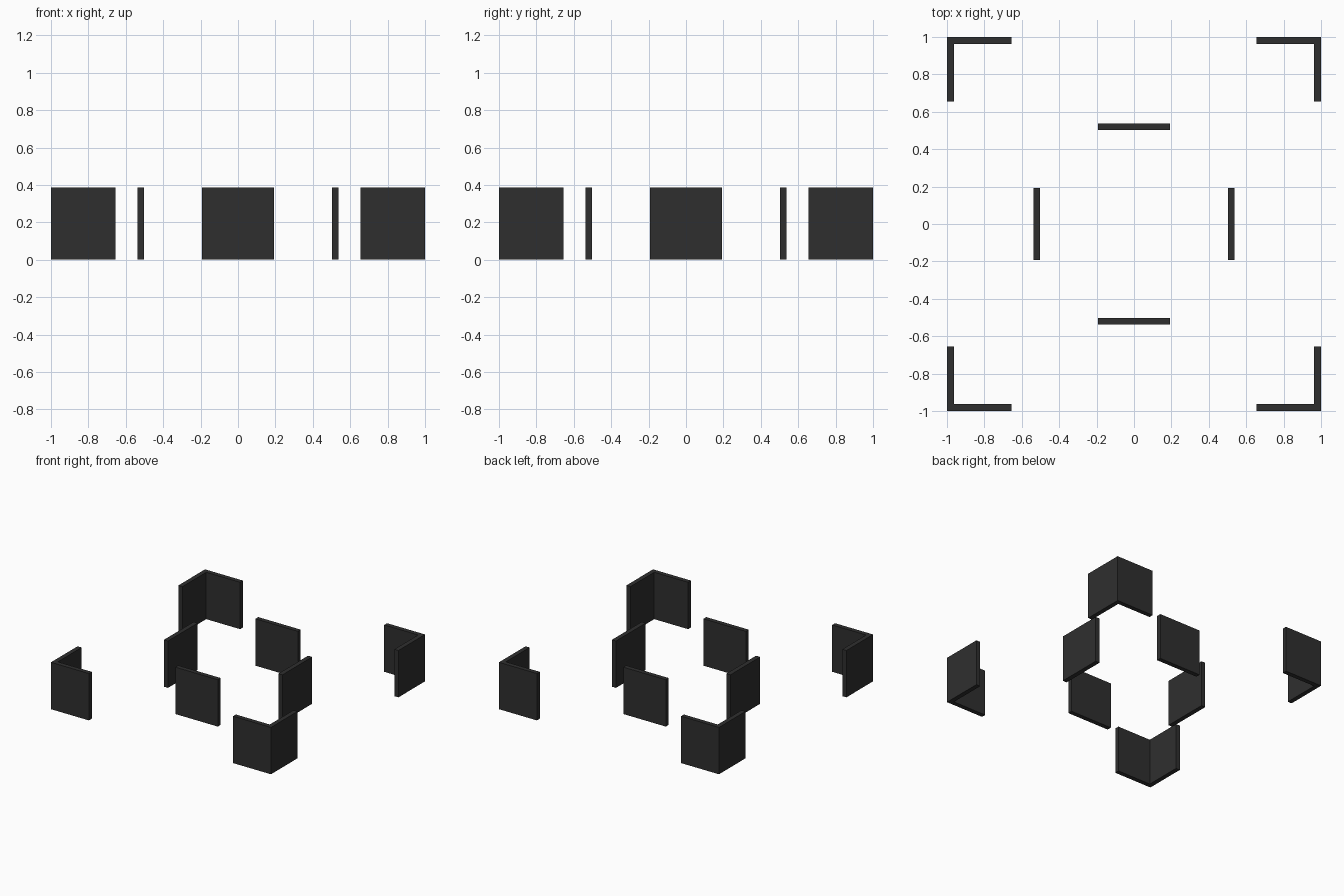
import bpy, bmesh
from mathutils import Matrix, Vector

if "Cube" in bpy.data.objects:
    bpy.data.objects.remove(bpy.data.objects["Cube"])

H, T = 0.385, 0.037        # wall height and thickness
LEG, HALF, GAP = 0.345, 0.193, 0.52  # corner leg, half panel width, panel distance

mat = bpy.data.materials.new("charcoal")
mat.diffuse_color = (0.028, 0.028, 0.028, 1)
mat.use_nodes = True
mat.node_tree.nodes["Principled BSDF"].inputs["Base Color"].default_value = mat.diffuse_color


def prism(name, outline, turn):
    """Extrude a plan outline to wall height, turned by quarter turns about z."""
    bm = bmesh.new()
    face = bm.faces.new([bm.verts.new((x, y, 0)) for x, y in outline])
    top = bmesh.ops.extrude_face_region(bm, geom=[face])["geom"]
    bmesh.ops.translate(bm, vec=Vector((0, 0, H)),
                        verts=[v for v in top if isinstance(v, bmesh.types.BMVert)])
    bmesh.ops.rotate(bm, verts=bm.verts, cent=(0, 0, 0),
                     matrix=Matrix.Rotation(turn * 1.5707963268, 3, 'Z'))
    bmesh.ops.recalc_face_normals(bm, faces=bm.faces)
    me = bpy.data.meshes.new(name)
    bm.to_mesh(me)
    bm.free()
    me.materials.append(mat)
    bpy.context.collection.objects.link(bpy.data.objects.new(name, me))


a, b = 1 - T, 1 - LEG
corner = [(1, 1), (b, 1), (b, a), (a, a), (a, b), (1, b)]
panel = [(-HALF, GAP - T / 2), (HALF, GAP - T / 2), (HALF, GAP + T / 2), (-HALF, GAP + T / 2)]

# four L-shaped corner walls and four inner panels
for i, (c, p) in enumerate(zip(("back_right", "back_left", "front_left", "front_right"),
                               ("back", "left", "front", "right"))):
    prism(c + "_corner_wall", corner, i)
    prism(p + "_inner_panel", panel, i)
